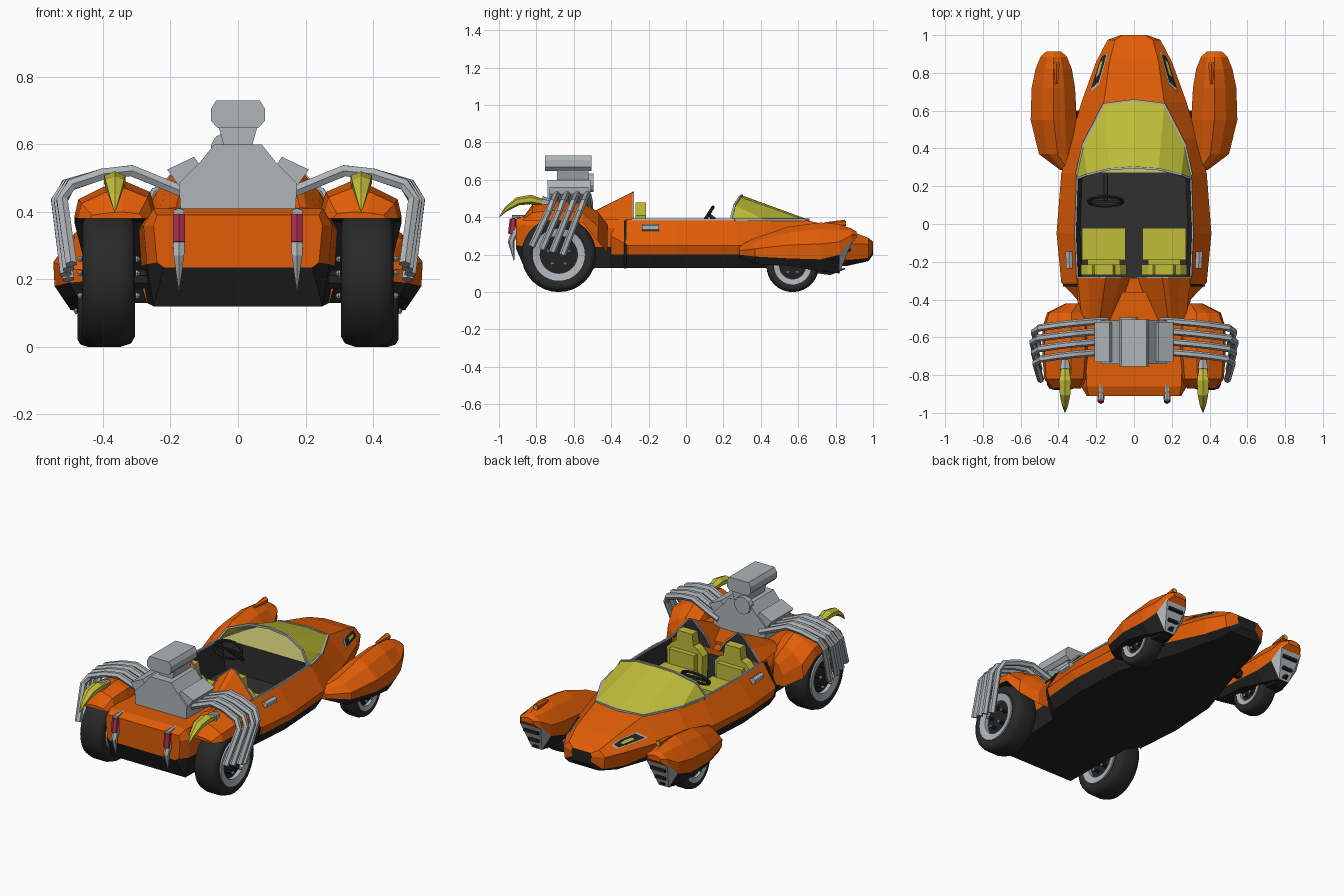
import bpy, bmesh, math
from mathutils import Vector

if "Cube" in bpy.data.objects:
    bpy.data.objects.remove(bpy.data.objects["Cube"])

def mat(name, r, g, b):
    m = bpy.data.materials.new(name)
    m.diffuse_color = (r, g, b, 1)
    m.use_nodes = True
    m.node_tree.nodes["Principled BSDF"].inputs["Base Color"].default_value = m.diffuse_color
    return m

ORANGE = mat("orange paint", .76, .11, .002)
DARK = mat("dark chassis", .016, .016, .016)
TRIM = mat("dark interior", .03, .03, .03)
RUBBER = mat("tyre rubber", .022, .022, .022)
GREY = mat("grey metal", .42, .46, .48)
YELLOW = mat("yellow glass", .53, .51, .04)
PALE = mat("pale yellow dashboard", .58, .56, .16)
RED = mat("red lens", .42, .03, .08)

def mesh(name, verts, faces, mats, idx=None, smooth=False):
    me = bpy.data.meshes.new(name)
    me.from_pydata([tuple(v) for v in verts], [], faces)
    for m in mats:
        me.materials.append(m)
    if idx:
        me.polygons.foreach_set("material_index", idx)
    bm = bmesh.new()
    bm.from_mesh(me)
    bmesh.ops.recalc_face_normals(bm, faces=bm.faces)
    for f in bm.faces:
        f.smooth = smooth
    bm.to_mesh(me)
    bm.free()
    ob = bpy.data.objects.new(name, me)
    bpy.context.collection.objects.link(ob)
    return ob

def loft(name, rings, mats, rule=None, closed=True, caps=(0, 0), smooth=False):
    """Skin rings; rule(i, j) gives a material slot or None to leave a hole."""
    n = len(rings[0])
    faces, idx = [], []
    for i in range(len(rings) - 1):
        for j in range(n if closed else n - 1):
            k = rule(i, j) if rule else 0
            if k is not None:
                a, b = i * n + j, i * n + (j + 1) % n
                faces.append((a, b, b + n, a + n))
                idx.append(k)
    for c, start in zip(caps, (0, (len(rings) - 1) * n)):
        if c is not None:
            faces.append(tuple(range(start, start + n)))
            idx.append(c)
    return mesh(name, [v for r in rings for v in r], faces, mats, idx, smooth)

def prism(name, pts, y0, y1, m):
    """Front-view outline (x, z) pulled along y."""
    return loft(name, [[(x, y, z) for x, z in pts] for y in (y0, y1)], [m])

def box(name, x0, x1, y0, y1, z0, z1, m):
    return prism(name, [(x0, z0), (x1, z0), (x1, z1), (x0, z1)], y0, y1, m)

def tube(name, path, radii, m, n=6, flat=1, up=(0, 1, 0)):
    path = [Vector(p) for p in path]
    if not isinstance(radii, (list, tuple)):
        radii = [radii] * len(path)
    rings = []
    for i, p in enumerate(path):
        d = (path[min(i + 1, len(path) - 1)] - path[max(i - 1, 0)]).normalized()
        u = d.cross(Vector(up)).normalized()
        v = d.cross(u)
        rings.append([p + radii[i] * (u * math.cos(t) + v * flat * math.sin(t))
                      for t in [(k + .5) * math.tau / n for k in range(n)]])
    return loft(name, rings, [m])

def lathe(name, prof, centre, m, n=32, smooth=False):
    """Closed (radius, x) profile spun round the axle."""
    cx, cy, cz = centre
    rings = [[(cx + x, cy + r * math.cos(k * math.tau / n), cz + r * math.sin(k * math.tau / n))
              for r, x in prof] for k in range(n + 1)]
    return loft(name, rings, [m], caps=(None, None), smooth=smooth)

# body hulls: (y, rim x z, widest x z, sill x z, bottom x z)
def hull(name, stations, holes=(), caps=(0, 0)):
    rings = []
    for y, *q in stations:
        half = [(q[k], q[k + 1]) for k in (0, 2, 4, 6)]
        rings.append([(x, y, z) for x, z in half] + [(-x, y, z) for x, z in half[::-1]])
    loft(name, rings, [ORANGE, DARK],
         lambda i, j: (None if j == 7 and i in holes else 1 if j in (2, 3, 4) else 0), caps=caps)
    return rings

body = hull("main_body", [
    (-.40, .27, .385, .30, .30, .29, .20, .27, .13),
    (-.31, .30, .385, .385, .25, .37, .20, .33, .13),
    (-.05, .31, .385, .41, .25, .39, .20, .35, .13),
    (.27, .30, .385, .385, .25, .37, .20, .33, .13),
    (.45, .25, .385, .335, .25, .31, .20, .27, .13),
    (.64, .16, .385, .28, .26, .25, .19, .20, .13),
    (.86, .13, .335, .20, .26, .18, .17, .14, .14),
    (.975, .10, .29, .14, .255, .13, .18, .10, .165),
    (1.0, .06, .27, .07, .25, .06, .22, .05, .20)], holes=(1, 2, 3, 4), caps=(0, 1))
hull("engine_deck", [
    (-.36, .27, .40, .30, .34, .29, .24, .27, .13),
    (-.86, .25, .41, .28, .36, .27, .245, .25, .12),
    (-.91, .24, .39, .25, .36, .24, .25, .22, .235)])

# cockpit tub and the dashboard under the glass
loft("cockpit_tub", [[(s * x, y, z) for s, x, z in
     ((1, w, .384), (1, w - .02, .2), (-1, w - .02, .2), (-1, w, .384))]
     for y, w in ((-.285, .295), (-.05, .305), (.27, .295))], [TRIM], closed=False)
box("cockpit_rear_deck", -.3, .3, -.32, -.285, .36, .388, ORANGE)
mesh("dashboard", [(.30, .27, .385), (.25, .45, .385), (.155, .64, .385), (-.155, .64, .385), (-.25, .45, .385), (-.30, .27, .385)],
     [tuple(range(6))], [PALE])

# windscreen and its frame
half_top = [(.30, .24, .39), (.25, .26, .465), (.13, .29, .508)]
half_base = [(.305, .26, .387), (.27, .42, .387), (.16, .635, .387)]
flip = lambda pts: [(-x, y, z) for x, y, z in pts[::-1]]
top = half_top + [(0, .30, .517)] + flip(half_top)
base = half_base + [(0, .655, .387)] + flip(half_base)
loft("windscreen", [top, base], [YELLOW], closed=False, caps=(None, None))
tube("windscreen_top_frame", top, .008, GREY, 4)
tube("windscreen_base_frame", base, .008, GREY, 4, up=(0, 0, 1))

# steering wheel and column
ring = [Vector((-.15 + .09 * math.cos(k * math.tau / 24), .12 + .025 * math.sin(k * math.tau / 24),
                .415 + .04 * math.sin(k * math.tau / 24))) for k in range(25)]
tube("steering_wheel", ring, .009, DARK, 6, up=(0, -.85, .5))
tube("steering_spoke", [ring[0], ring[12]], .008, DARK, 4)
tube("steering_column", [(-.15, .12, .415), (-.15, .26, .30)], .012, TRIM, 6, up=(1, 0, 0))

# headlight slits lie on the slanted bonnet sides
def bonnet(t, u, off, s):
    i = 5 if t < 1 else 6
    t = t if t < 1 else (t - 1)
    a, b = Vector(body[i][0]), Vector(body[i][1])
    d, c = Vector(body[i + 1][0]), Vector(body[i + 1][1])
    p = a.lerp(d, t).lerp(b.lerp(c, t), u)
    n = (d + c - a - b).cross(a + d - b - c).normalized()
    p += n * off * (1 if n.z > 0 else -1)
    return (s * p.x, p.y, p.z)

for s in (-1, 1):
    side = "right" if s > 0 else "left"
    X = lambda *pts: [(s * p[0], *p[1:]) for p in pts]
    for part, g, off, m in (("frame", 1, .006, GREY), ("slit", .84, .009, DARK), ("lamp", .35, .012, YELLOW)):
        pts = [(.8 + g * t, .5 + g * u) for t, u in ((-.55, .22), (-.36, -.15), (.19, -.26), (.6, -.22), (.5, .14), (.19, .18))]
        vs = [bonnet(t, u, off, s) for t, u in pts]
        mesh(f"{side}_headlight_{part}", vs, [(0, 1, 2, 5), (2, 3, 4, 5)], [m])

    # cockpit side trim, door handle, body gap
    tube(f"{side}_cockpit_trim", X((.30, -.29, .388), (.31, -.05, .388), (.30, .26, .388)), .007, GREY, 4, up=(0, 0, 1))
    tube(f"{side}_door_handle", X((.342, -.235, .345), (.345, -.145, .345)), .02, GREY, 6, up=(0, 0, 1))
    tube(f"{side}_body_gap", X((.305, -.325, .38), (.37, -.325, .25), (.36, -.325, .19), (.32, -.325, .13)), .01, DARK, 4)

    # head fairing behind each seat
    hump = [(.02, .388), (.07, .46), (.15, .535), (.18, .53), (.24, .46), (.30, .385)]
    loft(f"{side}_head_fairing", [X(*[(x, -.285, z) for x, z in hump]),
         X(*[(.19 + (x - .16) * .6, -.53, .39 + (z - .385) * .15) for x, z in hump])], [ORANGE, TRIM], caps=(1, 0))
    tube(f"{side}_fairing_edge", X(*[(x, -.282, z) for x, z in hump]), .006, GREY, 4)

    # seat
    cx = s * .16
    box(f"{side}_seat_cushion", cx - .115, cx + .115, -.19, -.02, .2, .28, YELLOW)
    prism(f"{side}_seat_back", [(cx + x, z) for x, z in ((-.115, .2), (.115, .2), (.12, .36), (.085, .40),
          (.06, .41), (.05, .48), (-.05, .48), (-.06, .41), (-.085, .40), (-.12, .36))], -.27, -.215, YELLOW)
    box(f"{side}_seat_bolster", cx - .085, cx + .085, -.215, -.185, .26, .37, YELLOW)

    # nose pod: (y, centre, half width, top, waist, bottom, keel width)
    rings = []
    for y, c, w, t, mid, b, kw in ((.285, .35, .04, .25, .20, .19, .75), (.37, .405, .098, .29, .19, .15, .75),
                                   (.55, .425, .122, .35, .18, .14, .75), (.72, .427, .115, .372, .175, .11, .6),
                                   (.82, .425, .096, .362, .20, .10, .35), (.885, .425, .07, .34, .28, .262, 1),
                                   (.912, .425, .042, .323, .30, .29, 1)):
        h = [(0, t), (.5 * w, t - .18 * (t - mid)), (w, mid + .42 * (t - mid)), (.97 * w, mid), (kw * w, b)]
        rings.append(X(*[(c + x, y, z) for x, z in h + [(-x, z) for x, z in h[:0:-1]]]))
    loft(f"{side}_nose_pod", rings, [ORANGE, DARK, GREY],
         lambda i, j: 0 if i == 5 or j not in (3, 4, 5) else 2 if i == 4 else 1)
    for z, w in ((.225, .05), (.165, .034)):
        y = .824 + .065 * (z - .10) / .162
        tube(f"{side}_pod_grille_slot", X((.425 - w, y, z), (.425 + w, y, z)), .012, DARK, 4)
    tube(f"{side}_pod_jaw", X((.425, .70, .115), (.425, .77, .105), (.425, .85, .125)), [.05, .05, .012], DARK, 4, up=(0, 0, 1), flat=.4)
    tube(f"{side}_pod_lamp_hood", X((.41, .74, .365), (.41, .85, .367)), [.008, .02], ORANGE, 6, up=(0, 0, 1))
    tube(f"{side}_pod_lamp", X((.41, .85, .367), (.41, .855, .367)), .014, YELLOW, 6, up=(0, 0, 1))

    # fender over the big wheel: (y, inner x, outer x, top, bottom)
    rings = []
    for y, a, b, t, z in ((-.87, .28, .44, .40, .38), (-.82, .25, .475, .47, .38), (-.70, .24, .485, .49, .385),
                          (-.55, .24, .485, .475, .37), (-.47, .25, .46, .43, .27), (-.42, .26, .36, .36, .21)):
        w = b - a
        rings.append(X((a, y, z), (a + .08 * w, y, z + .7 * (t - z)), (a + .38 * w, y, t), (a + .65 * w, y, t - .15 * (t - z)),
                       (b - .05 * w, y, z + .5 * (t - z)), (b, y, z)))
    loft(f"{side}_fender", rings, [ORANGE, DARK], lambda i, j: 1 if j == 5 else 0)

    # curved horn on the fender, tail lamp with fang
    tube(f"{side}_horn", X((.365, -.74, .475), (.365, -.83, .495), (.365, -.90, .485), (.365, -.96, .445), (.365, -.998, .402)),
         [.02, .036, .032, .018, .002], YELLOW, 6, up=(0, 0, 1), flat=.7)
    tube(f"{side}_horn_socket", X((.365, -.72, .475), (.365, -.77, .482)), [.02, .032], GREY, 6, up=(0, 0, 1))
    tube(f"{side}_tail_lamp", X((.175, -.922, .392), (.175, -.932, .31)), .02, RED, 6)
    tube(f"{side}_tail_fang", X((.175, -.92, .36), (.175, -.915, .32), (.175, -.935, .27), (.175, -.92, .17)), [.012, .021, .018, .002], GREY, 6)
    tube(f"{side}_tail_lamp_cap", X((.175, -.85, .408), (.175, -.93, .40)), [.008, .018], GREY, 6, up=(0, 0, 1), flat=.6)

    # exhaust pipes
    for i in range(4):
        y, dx = -.515 - .055 * i, -.008 * abs(i - 1)
        tube(f"{side}_exhaust_pipe_{i + 1}", X((.14, y, .45), (.20, y, .475), (.315, y - .01, .522), (.40, y - .02, .512),
             (.51 + dx, y - .035, .48), (.537 + dx, y - .055, .435), (.51 + dx, y - .145, .20 + .015 * i)), .019, GREY, 6)

    # tilted cylinder head
    prism(f"{side}_cylinder_head", [(s * x, z) for x, z in ((.10, .52), (.13, .563), (.21, .525), (.17, .47))], -.73, -.52, GREY)

    # wheels
    for label, c, R, w in (("big", (s * .383, -.68, .2), .2, .0775), ("small", (s * .42, .57, .14), .14, .055)):
        lathe(f"{side}_{label}_tyre", [(.66 * R, -.85 * w), (.85 * R, -w), (.95 * R, -.85 * w), (R, -.45 * w), (R, .45 * w),
              (.95 * R, .85 * w), (.85 * R, w), (.66 * R, .85 * w)], c, RUBBER, smooth=True)
        lathe(f"{side}_{label}_rim", [(.5 * R, -.9 * w), (.71 * R, -1.01 * w), (.71 * R, 1.01 * w), (.5 * R, .9 * w)], c, GREY)
        lathe(f"{side}_{label}_hub", [(0, -.6 * w), (.52 * R, -.6 * w), (.52 * R, .6 * w), (0, .6 * w)], c, DARK)
        for k in range(5):
            t = (k + .25) * math.tau / 5
            y, z = c[1] + .3 * R * math.cos(t), c[2] + .3 * R * math.sin(t)
            for d in (-1, 1):
                tube(f"{side}_{label}_wheel_stud", [(c[0] + d * w * .6, y, z), (c[0] + d * w * 1.05, y, z)], .009, DARK, 6)
                tube(f"{side}_{label}_wheel_bolt", [(c[0] + d * w * e, y, z) for e in (1.04, 1.1, 1.2)], [.009, .011, .004], GREY, 6)
    tube(f"{side}_axle", X((.2, -.68, .2), (.36, -.68, .2)), .03, DARK, 8)
    tube(f"{side}_pod_arm", X((.2, .57, .21), (.40, .57, .21)), .03, DARK, 6)

# engine block, blower and scoop
prism("engine_block", [(-.17, .40), (.17, .40), (.175, .485), (.11, .55), (.07, .60), (-.07, .60), (-.11, .55), (-.175, .485)],
      -.74, -.51, GREY)
prism("blower_neck", [(-.04, .59), (.04, .59), (.057, .65), (-.057, .65)], -.69, -.52, GREY)
prism("air_scoop", [(-.06, .648), (.06, .648), (.08, .67), (.08, .705), (.065, .73), (-.065, .73), (-.08, .705), (-.08, .67)],
      -.755, -.505, GREY)
tube("blower_pulley", [(-.03, -.53, .585), (-.03, -.495, .585)], .052, GREY, 12, up=(0, 0, 1))
